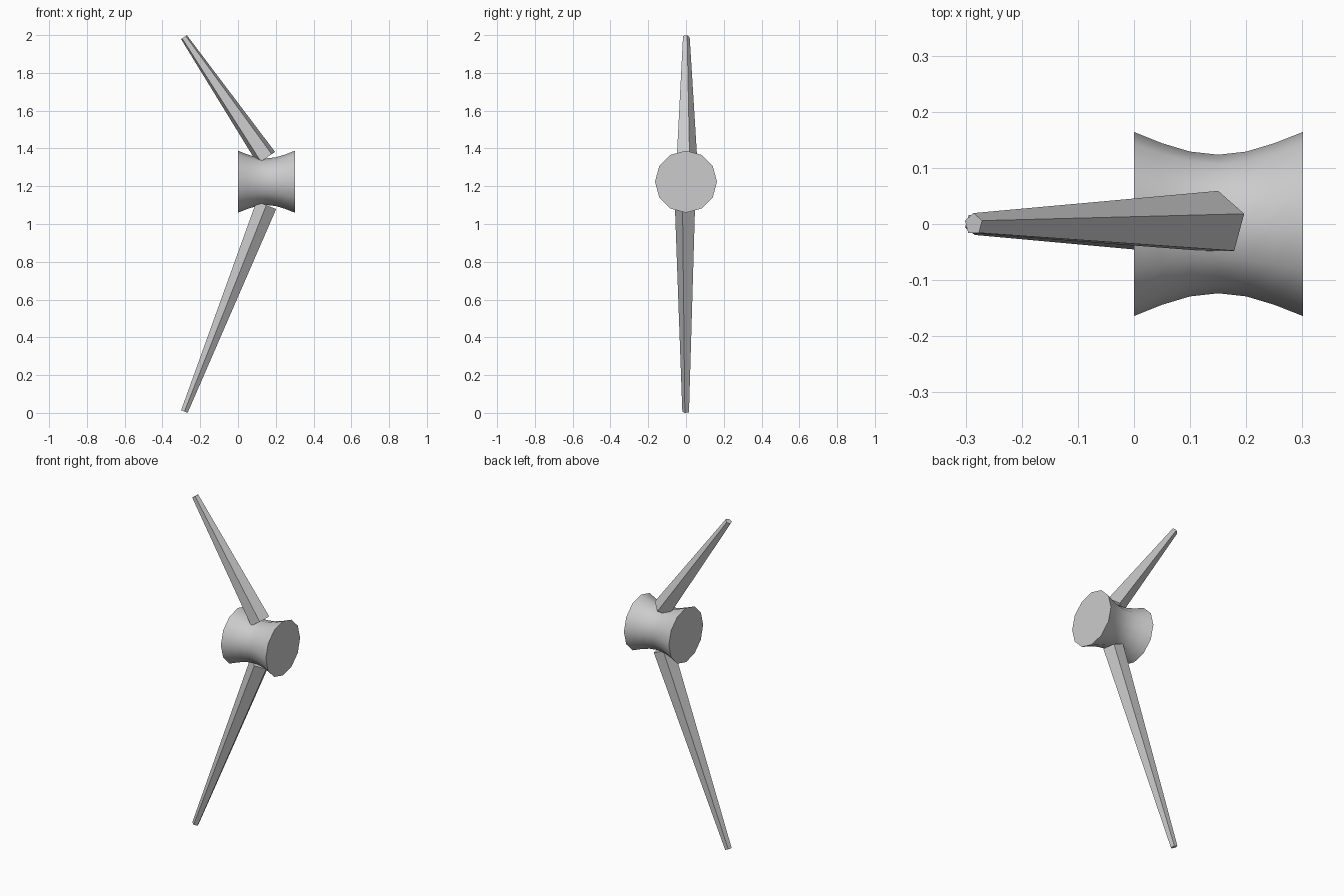
import bpy
import bmesh
from math import cos, sin, pi, radians
from mathutils import Vector

if "Cube" in bpy.data.objects:
    bpy.data.objects.remove(bpy.data.objects["Cube"], do_unlink=True)

GREY = (0.6, 0.6, 0.6, 1)
grey = bpy.data.materials.new("plain grey")
grey.use_nodes = True
grey.diffuse_color = GREY
grey.node_tree.nodes["Principled BSDF"].inputs["Base Color"].default_value = GREY


def loft(name, rings, side, up):
    """Skin (centre, radius, sides) rings in the plane of side and up, with capped ends."""
    bm = bmesh.new()
    loops = []
    for centre, radius, sides in rings:
        angles = [2 * pi * i / sides for i in range(sides)]
        loops.append([bm.verts.new(centre + radius * (cos(a) * up + sin(a) * side))
                      for a in angles])
    for low, high in zip(loops, loops[1:]):
        for i in range(len(low)):
            j = (i + 1) % len(low)
            bm.faces.new((low[i], low[j], high[j], high[i]))
    bm.faces.new(loops[0])
    bm.faces.new(loops[-1])
    bmesh.ops.recalc_face_normals(bm, faces=bm.faces)
    mesh = bpy.data.meshes.new(name)
    bm.to_mesh(mesh)
    bm.free()
    mesh.materials.append(grey)
    obj = bpy.data.objects.new(name, mesh)
    bpy.context.collection.objects.link(obj)
    return obj


Y = Vector((0, 1, 0))
Z = Vector((0, 0, 1))
HUB_Z = 1.224

# Waisted hub, lying along x
profile = [(0, 0.164), (0.05, 0.144), (0.1, 0.129), (0.15, 0.1235),
           (0.2, 0.129), (0.25, 0.144), (0.301, 0.164)]
hub = loft("hub", [(Vector((x, 0, HUB_Z)), r, 12) for x, r in profile], Y, Z)
bpy.ops.object.select_all(action="DESELECT")
hub.select_set(True)
bpy.context.view_layer.objects.active = hub
bpy.ops.object.shade_smooth_by_angle(angle=radians(40))


# Tapered five-sided arms, each with one ridge along the given y direction
def arm(name, base, tip, ridge):
    base, tip = Vector(base), Vector(tip)
    side = (tip - base).normalized().cross(Y)
    loft(name, [(base, 0.059, 5), (tip, 0.0195, 5)], side, ridge * Y)


arm("upper_arm", (0.15, 0, 1.35), (-0.286, 0, 1.989), 1)
arm("lower_arm", (0.15, 0, 1.1), (-0.284, 0, 0.007), -1)
